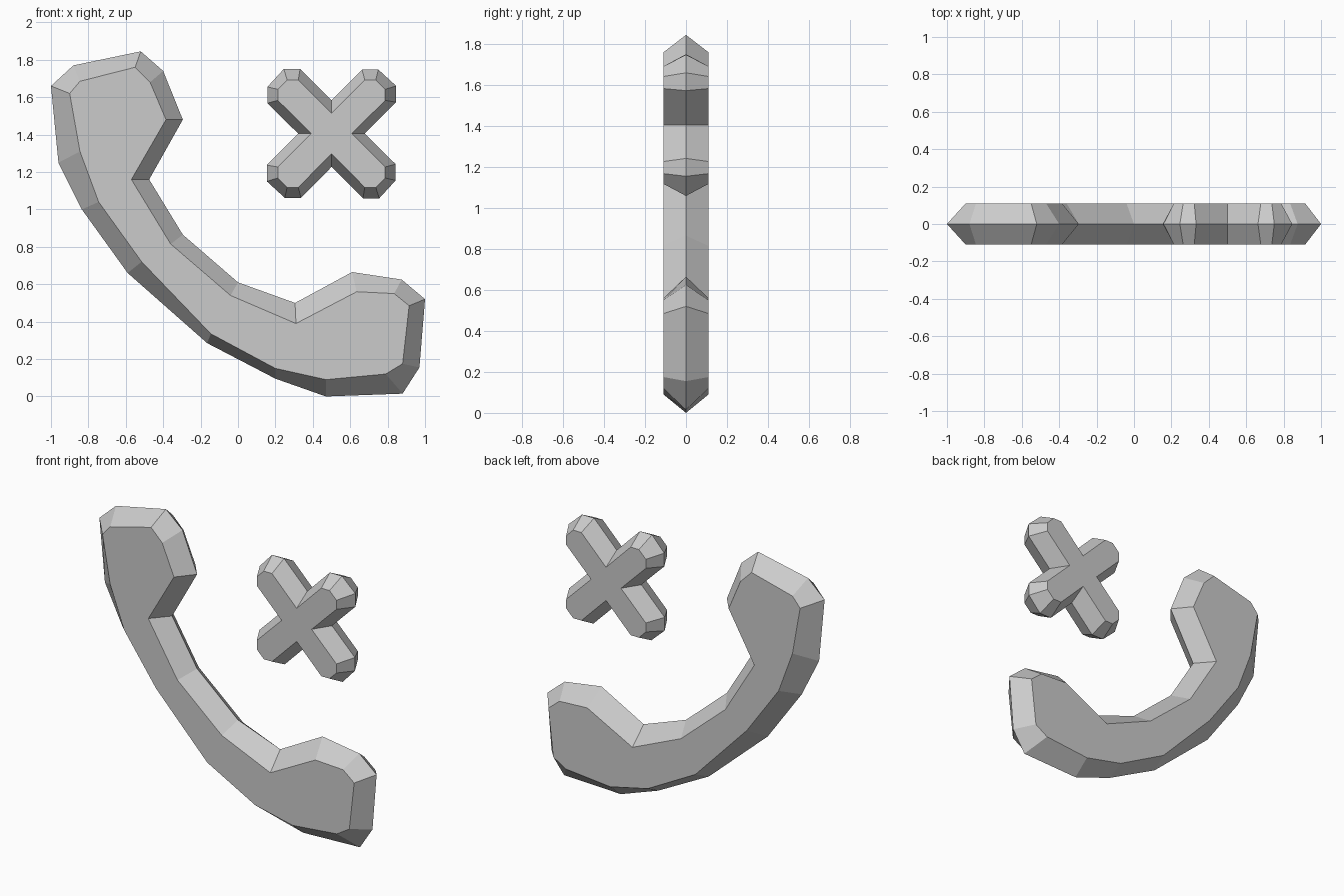
import bpy, bmesh

if "Cube" in bpy.data.objects:
    bpy.data.objects.remove(bpy.data.objects["Cube"])

HALF_DEPTH = 0.11


def bevelled_slab(name, rim, face):
    """Flat slab: wide rim outline at y=0, matching smaller outline front and back."""
    bm = bmesh.new()
    rings = [[bm.verts.new((x, y, z)) for x, z in outline]
             for outline, y in ((face, -HALF_DEPTH), (rim, 0), (face, HALF_DEPTH))]
    n = len(rim)
    for a, b in zip(rings, rings[1:]):
        for i in range(n):
            j = (i + 1) % n
            bm.faces.new((a[i], a[j], b[j], b[i]))
    bm.faces.new(rings[0])
    bm.faces.new(rings[-1][::-1])
    bmesh.ops.recalc_face_normals(bm, faces=bm.faces)
    mesh = bpy.data.meshes.new(name)
    bm.to_mesh(mesh)
    bm.free()
    obj = bpy.data.objects.new(name, mesh)
    bpy.context.collection.objects.link(obj)
    return obj


def four_turns(points, cx, cz):
    """Repeat a quarter outline (clockwise) around a centre."""
    out = []
    for _ in range(4):
        out += [(cx + x, cz + z) for x, z in points]
        points = [(z, -x) for x, z in points]
    return out


# Telephone handset: outer rim, then the flat face outline
handset_rim = [
    (-1.0, 1.66), (-0.96, 1.25), (-0.835, 1.0), (-0.59, 0.66), (-0.165, 0.285),
    (0.2, 0.095), (0.47, 0.0), (0.88, 0.015), (0.97, 0.155), (1.0, 0.52),
    (0.875, 0.625), (0.61, 0.665), (0.305, 0.5), (0.0, 0.61), (-0.295, 0.865),
    (-0.475, 1.16), (-0.295, 1.48), (-0.4, 1.74), (-0.52, 1.845), (-0.88, 1.77)]
handset_face = [
    (-0.9, 1.62), (-0.845, 1.31), (-0.745, 1.04), (-0.515, 0.72), (-0.145, 0.335),
    (0.2, 0.15), (0.47, 0.09), (0.79, 0.12), (0.88, 0.175), (0.915, 0.485),
    (0.835, 0.55), (0.635, 0.56), (0.31, 0.39), (-0.04, 0.54), (-0.36, 0.815),
    (-0.57, 1.16), (-0.385, 1.48), (-0.47, 1.68), (-0.55, 1.76), (-0.845, 1.685)]
bevelled_slab("handset", handset_rim, handset_face)

# Diagonal cross: one inner corner and one arm end, turned four times
arm_rim = [(0, 0.178), (0.163, 0.343), (0.25, 0.343), (0.346, 0.255), (0.346, 0.168)]
arm_face = [(0, 0.108), (0.178, 0.287), (0.237, 0.287), (0.287, 0.237), (0.287, 0.178)]
bevelled_slab("cross_mark", four_turns(arm_rim, 0.5, 1.405), four_turns(arm_face, 0.5, 1.405))
